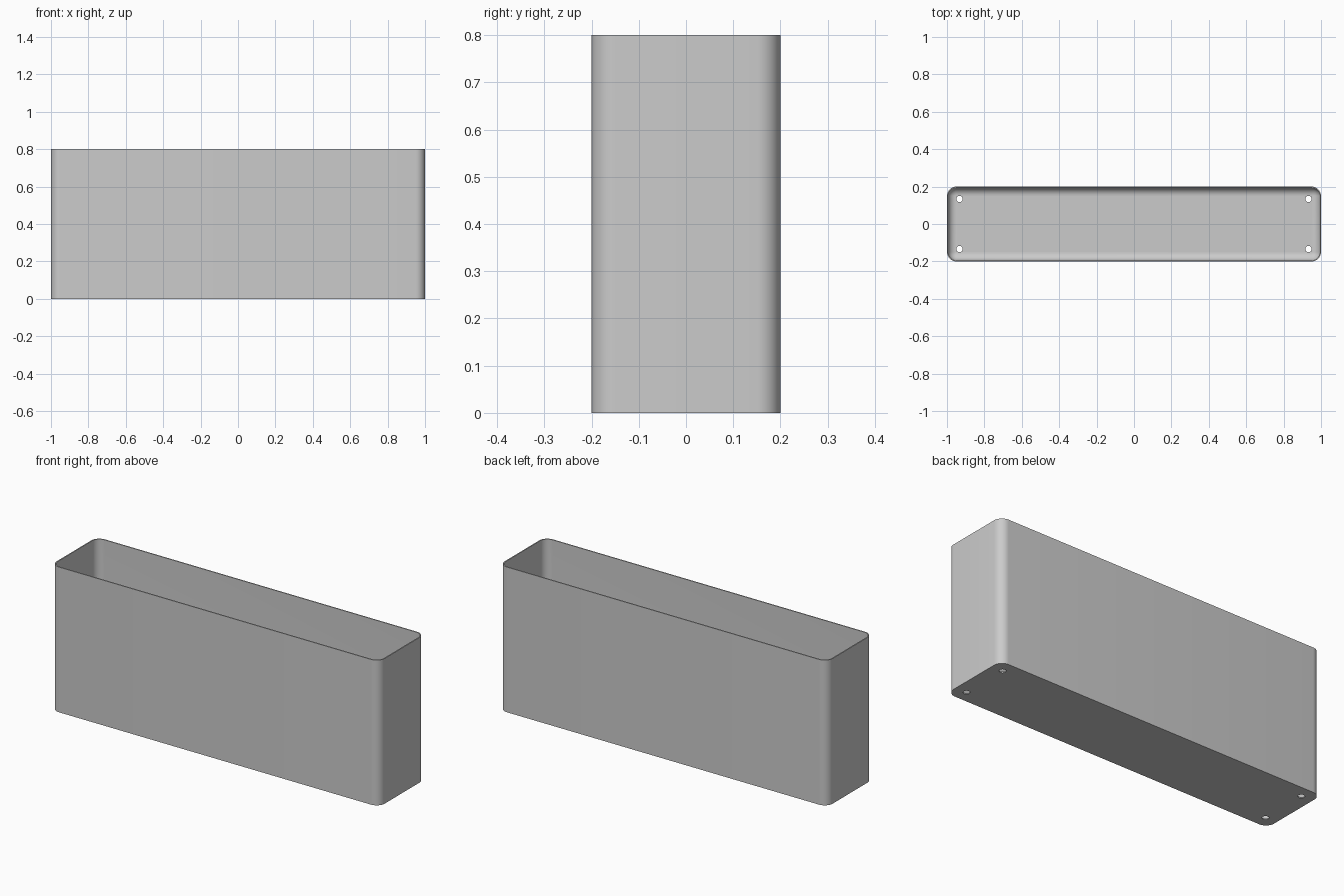
import bpy
import bmesh
from math import sin, cos, pi

cube = bpy.data.objects.get("Cube")
if cube:
    bpy.data.objects.remove(cube, do_unlink=True)

HALF_X, HALF_Y, HEIGHT = 1.0, 0.2, 0.8
CORNER = 0.05        # outer corner radius
WALL = 0.006         # wall and floor thickness
FILLET = 0.043       # rounding between walls and floor, inside
STEPS = 10

grey = bpy.data.materials.new("light grey")
grey.use_nodes = True
colour = (0.6, 0.6, 0.6, 1)
grey.diffuse_color = colour
grey.node_tree.nodes["Principled BSDF"].inputs["Base Color"].default_value = colour


def rounded_loop(bm, inset, z):
    """Rounded rectangle, shrunk evenly by inset."""
    r = CORNER - inset
    cx, cy = HALF_X - CORNER, HALF_Y - CORNER
    verts = []
    for quarter, (sx, sy) in enumerate([(1, 1), (-1, 1), (-1, -1), (1, -1)]):
        for i in range(STEPS + 1):
            a = (quarter + i / STEPS) * pi / 2
            verts.append(bm.verts.new((sx * cx + r * cos(a), sy * cy + r * sin(a), z)))
    return verts


# Box: outside wall, rim, inside wall, then the fillet down to the floor
profile = [(0, 0), (0, HEIGHT), (WALL, HEIGHT)]
for i in range(STEPS + 1):
    a = i / STEPS * pi / 2
    profile.append((WALL + FILLET * (1 - cos(a)), WALL + FILLET * (1 - sin(a))))

bm = bmesh.new()
loops = [rounded_loop(bm, inset, z) for inset, z in profile]
for low, high in zip(loops, loops[1:]):
    for i in range(len(low)):
        j = (i + 1) % len(low)
        bm.faces.new((low[i], low[j], high[j], high[i]))
bm.faces.new(loops[0][::-1])
bm.faces.new(loops[-1])
bmesh.ops.recalc_face_normals(bm, faces=bm.faces)
mesh = bpy.data.meshes.new("planter_box")
bm.to_mesh(mesh)
bm.free()
mesh.materials.append(grey)
box = bpy.data.objects.new("planter_box", mesh)
bpy.context.collection.objects.link(box)

# Drain holes near the four floor corners
for sx in (-1, 1):
    for sy in (-1, 1):
        bpy.ops.mesh.primitive_cylinder_add(
            vertices=24, radius=0.017, depth=0.06,
            location=(sx * 0.933, sy * 0.134, 0))
        cutter = bpy.context.object
        cutter.name = "drain_hole_cutter"
        cutter.hide_render = True
        cutter.data.materials.append(grey)
        bpy.context.view_layer.objects.active = box
        cut = box.modifiers.new("drain_hole", 'BOOLEAN')
        cut.operation = 'DIFFERENCE'
        cut.solver = 'EXACT'
        cut.object = cutter
        bpy.ops.object.modifier_apply(modifier=cut.name)
        bpy.data.objects.remove(cutter, do_unlink=True)

# Smooth corners and fillet, crisp rim and base
bpy.ops.object.select_all(action='DESELECT')
box.select_set(True)
bpy.context.view_layer.objects.active = box
bpy.ops.object.shade_smooth_by_angle(angle=pi / 6)
